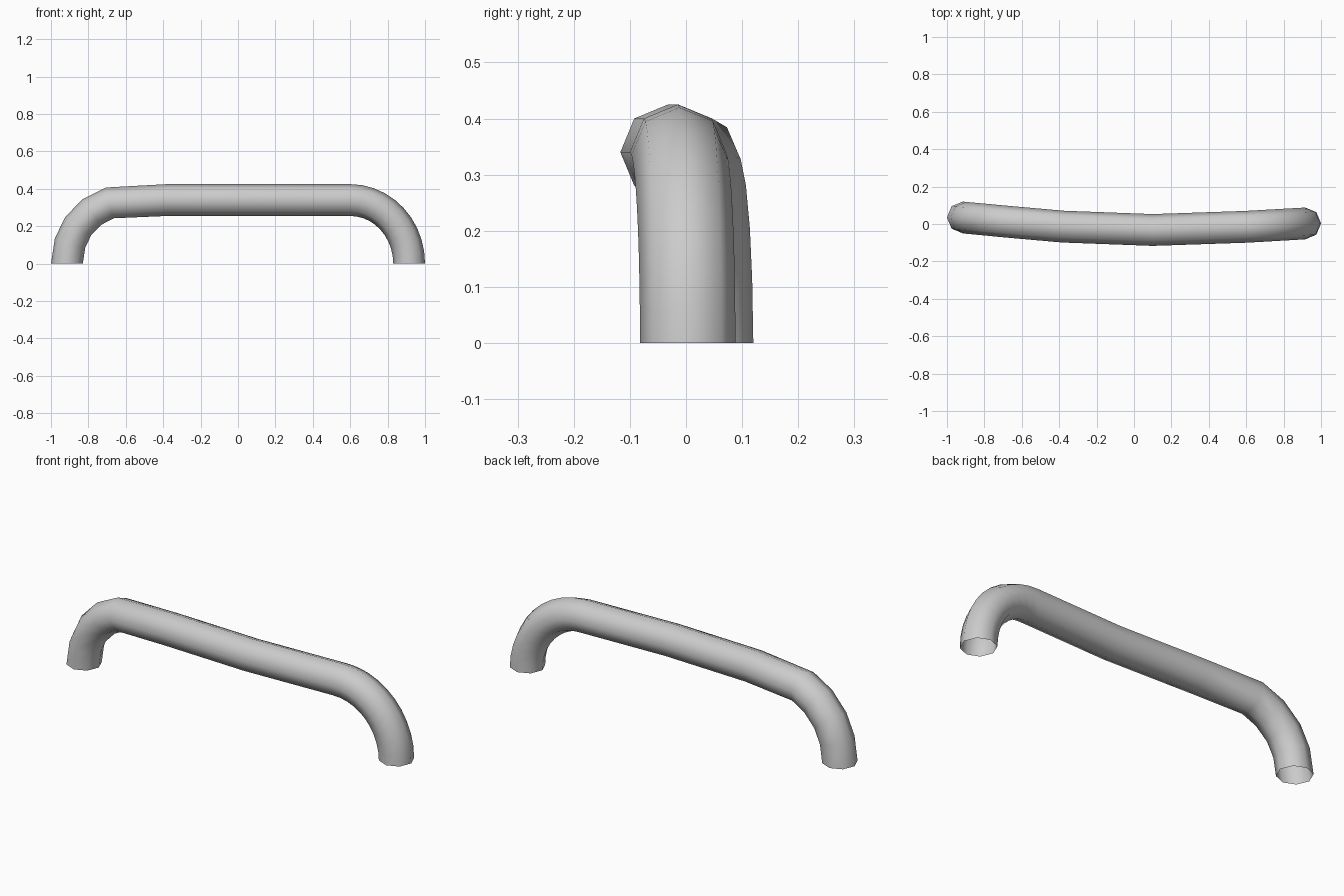
import bpy
import bmesh
from math import sin, cos, pi
from mathutils import Vector

cube = bpy.data.objects.get("Cube")
if cube:
    bpy.data.objects.remove(cube, do_unlink=True)

RADIUS = 0.085
SIDES = 8
BEND_STEPS = 10

grey = bpy.data.materials.new("light_grey")
grey.use_nodes = True
colour = (0.6, 0.6, 0.6, 1)
grey.diffuse_color = colour
grey.node_tree.nodes["Principled BSDF"].inputs["Base Color"].default_value = colour

# Centre line: coarse right bend, slightly bowed bar, fine left bend
path = [Vector(p) for p in (
    (-0.915, 0.035, 0), (-0.898, 0.033, 0.11), (-0.855, 0.029, 0.2),
    (-0.78, 0.022, 0.277), (-0.685, 0.013, 0.325),
    (-0.38, -0.014, 0.34), (0.1, -0.032, 0.34))]
for i in range(BEND_STEPS + 1):
    a = pi / 2 * i / BEND_STEPS
    path.append(Vector((0.6 + 0.315 * sin(a), -0.015 + 0.018 * sin(a), 0.34 * cos(a))))


def tangent(i):
    """Direction of the tube at a path point; the feet stay vertical."""
    if i == 0:
        return Vector((0, 0, 1))
    if i == len(path) - 1:
        return Vector((0, 0, -1))
    return ((path[i + 1] - path[i]).normalized()
            + (path[i] - path[i - 1]).normalized()).normalized()


# Sweep an octagon along the centre line, leaving both feet open
bm = bmesh.new()
rings = []
for i, centre in enumerate(path):
    t = tangent(i)
    outward = Vector((0, 1, 0)).cross(t).normalized()
    side = t.cross(outward)
    rings.append([bm.verts.new(centre + RADIUS * (outward * cos(2 * pi * k / SIDES)
                                                  + side * sin(2 * pi * k / SIDES)))
                  for k in range(SIDES)])
for a, b in zip(rings, rings[1:]):
    for k in range(SIDES):
        n = (k + 1) % SIDES
        face = bm.faces.new((a[k], a[n], b[n], b[k]))
        face.smooth = True
bm.normal_update()

mesh = bpy.data.meshes.new("tube_handle")
bm.to_mesh(mesh)
bm.free()
mesh.materials.append(grey)
handle = bpy.data.objects.new("tube_handle", mesh)
bpy.context.collection.objects.link(handle)
